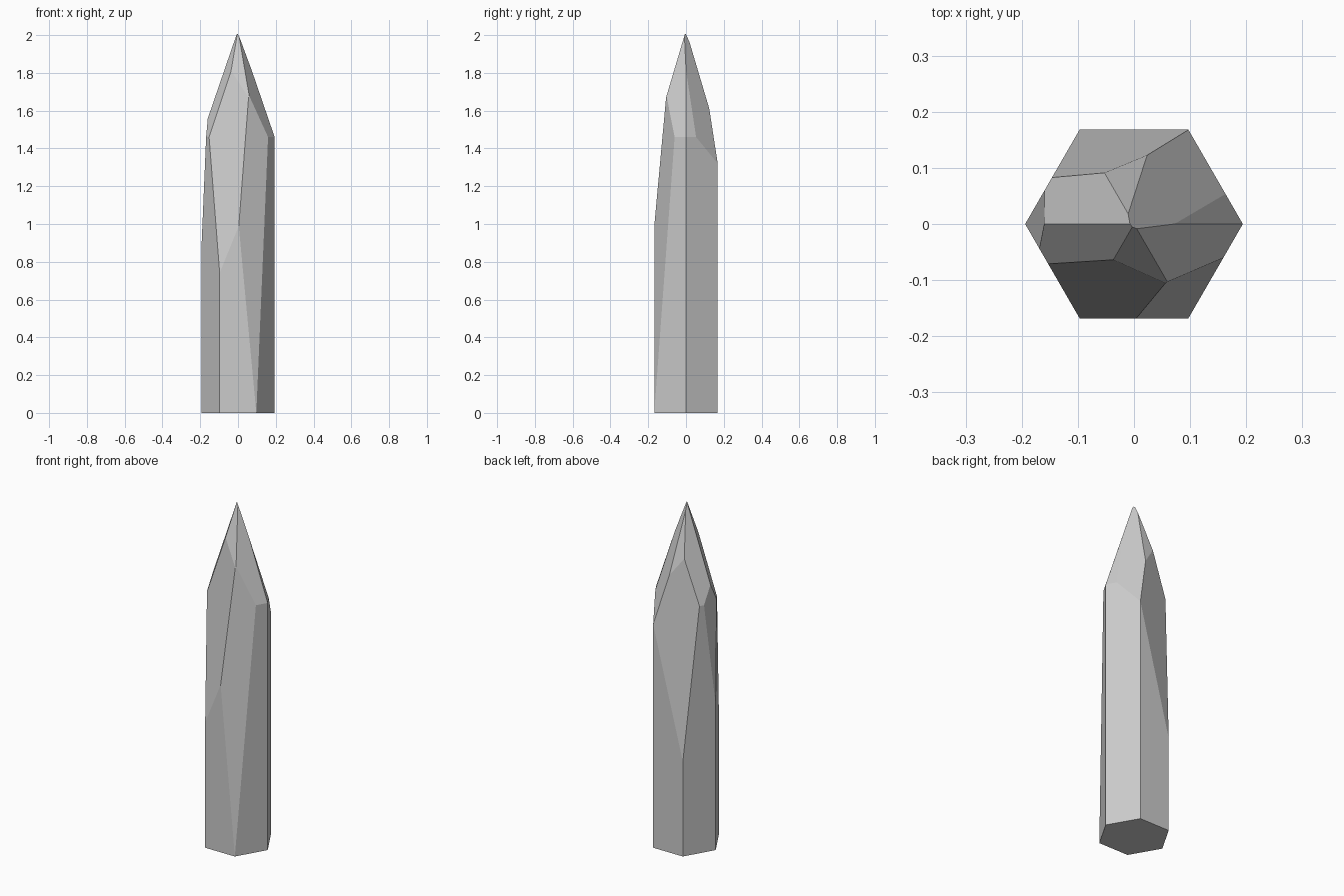
import bpy, bmesh
from math import cos, sin, radians
from mathutils import Vector

if "Cube" in bpy.data.objects:
    bpy.data.objects.remove(bpy.data.objects["Cube"], do_unlink=True)

RADIUS = 0.194
SHOULDER = 1.46   # height where the point begins
PEAK = 2.025      # height of the uncut point


def corner(i, z):
    a = radians(60 * i)
    return Vector((RADIUS * cos(a), RADIUS * sin(a), z))


def slice_off(bm, p, q, r):
    """Cut along the plane through three points, keep the core side and cap it."""
    p, q, r = Vector(p), Vector(q), Vector(r)
    n = (q - p).cross(r - p).normalized()
    if n.dot(Vector((0, 0, 0.5)) - p) > 0:
        n = -n
    geom = bm.verts[:] + bm.edges[:] + bm.faces[:]
    cut = bmesh.ops.bisect_plane(bm, geom=geom, dist=1e-6, plane_co=p,
                                 plane_no=n, clear_outer=True)
    rim = [e for e in cut["geom_cut"] if isinstance(e, bmesh.types.BMEdge)]
    if rim:
        bmesh.ops.contextual_create(bm, geom=rim)


# Hexagonal shaft
bm = bmesh.new()
base = bm.faces.new([bm.verts.new(corner(i, 0)) for i in range(6)])
top = bmesh.ops.extrude_face_region(bm, geom=[base])["geom"]
bmesh.ops.translate(bm, vec=(0, 0, PEAK + 0.1),
                    verts=[v for v in top if isinstance(v, bmesh.types.BMVert)])
if not any(f.calc_center_median().z < 0.01 for f in bm.faces):
    bm.faces.new([v for v in bm.verts if v.co.z < 0.01])

# Six-sided point
for i in range(6):
    slice_off(bm, corner(i, SHOULDER), corner(i + 1, SHOULDER), (0, 0, PEAK))

# Irregular natural facets
facets = [
    (corner(4, 0.74), (0.005, -0.167, 1.0), (-0.04, -0.068, 1.765)),   # front
    (corner(5, 0), (0.005, -0.167, 1.0), (0.156, -0.062, 1.46)),       # front corner
    ((0.07, 0, 1.82), (0.156, 0.06, 1.46), corner(1, 1.32)),           # back left
    (corner(1, 1.32), corner(2, 0.56), (-0.053, 0.091, 1.72)),         # back
    (corner(3, 0.86), (-0.16, 0, 1.56), (-0.16, 0.06, 1.45)),          # right edge
]
for facet in facets:
    slice_off(bm, *facet)

bmesh.ops.remove_doubles(bm, verts=bm.verts[:], dist=0.0005)
bmesh.ops.recalc_face_normals(bm, faces=bm.faces[:])

mesh = bpy.data.meshes.new("crystal")
bm.to_mesh(mesh)
bm.free()
crystal = bpy.data.objects.new("crystal", mesh)
bpy.context.collection.objects.link(crystal)

# Stone colour
stone = bpy.data.materials.new("pale_grey_stone")
stone.use_nodes = True
colour = (0.6, 0.6, 0.6, 1)
stone.diffuse_color = colour
stone.node_tree.nodes["Principled BSDF"].inputs["Base Color"].default_value = colour
mesh.materials.append(stone)
